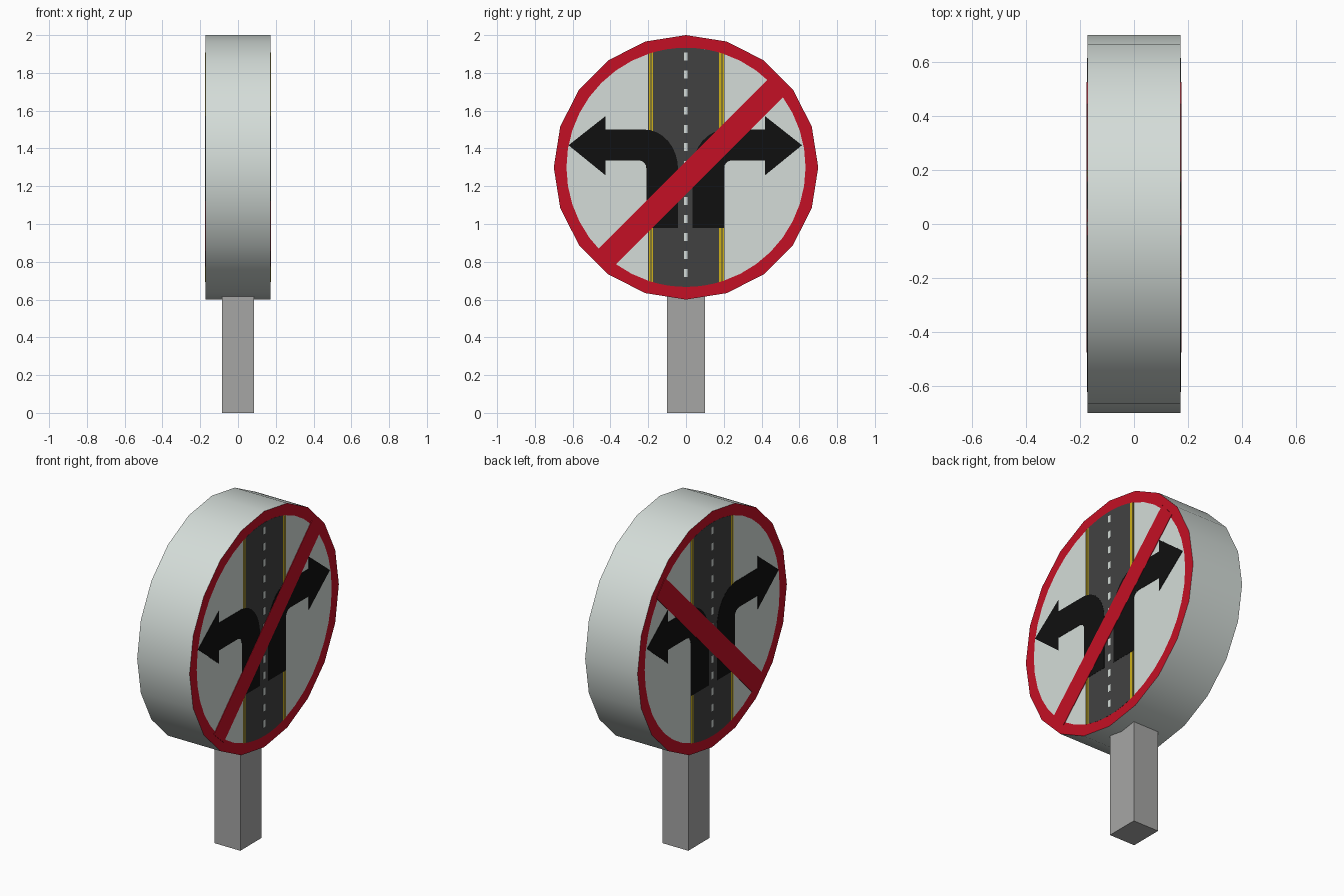
import bpy, bmesh
from math import sin, cos, pi, sqrt, radians

cube = bpy.data.objects.get("Cube")
if cube:
    bpy.data.objects.remove(cube)

R, RIN, ZC, HALF = 0.70, 0.633, 1.30, 0.172   # disc radius, face radius, centre height, half depth


def material(name, rgb):
    m = bpy.data.materials.new(name)
    m.use_nodes = True
    m.diffuse_color = (*rgb, 1)
    m.node_tree.nodes["Principled BSDF"].inputs["Base Color"].default_value = (*rgb, 1)
    return m


PALE = material("pale grey", (0.66, 0.72, 0.69))
RED = material("sign red", (0.55, 0.005, 0.018))
ROAD = material("asphalt grey", (0.053, 0.053, 0.053))
BLACK = material("arrow black", (0.005, 0.005, 0.005))
YELLOW = material("line yellow", (0.62, 0.44, 0.01))
STEEL = material("post grey", (0.38, 0.38, 0.375))


def finish(name, bm, *mats):
    bmesh.ops.recalc_face_normals(bm, faces=bm.faces)
    mesh = bpy.data.meshes.new(name)
    bm.to_mesh(mesh)
    bm.free()
    for m in mats:
        mesh.materials.append(m)
    ob = bpy.data.objects.new(name, mesh)
    bpy.context.collection.objects.link(ob)
    return ob


def plates(name, outlines, height, mat):
    """Thin plates with (y, z) outlines, laid on both faces of the disc."""
    bm = bmesh.new()
    for side in (1, -1):
        for pts in outlines:
            base = bm.faces.new([bm.verts.new((side * (HALF - 0.002), y, z)) for y, z in pts])
            ext = bmesh.ops.extrude_face_region(bm, geom=[base])["geom"]
            moved = [v for v in ext if isinstance(v, bmesh.types.BMVert)]
            bmesh.ops.translate(bm, verts=moved, vec=(side * (height + 0.002), 0, 0))
            if not base.is_valid:
                continue
    return finish(name, bm, mat)


def strip(y0, y1):
    """Vertical strip whose ends follow the round face."""
    ys = [y0 + (y1 - y0) * i / 8 for i in range(9)]
    top = [(y, ZC + sqrt(RIN ** 2 - y * y)) for y in ys]
    return top + [(y, 2 * ZC - z) for y, z in reversed(top)]


def arc(cy, cz, ry, rz, a0, a1, n=8):
    angles = [radians(a0 + (a1 - a0) * i / n) for i in range(n + 1)]
    return [(cy + ry * cos(a), cz + rz * sin(a)) for a in angles]


# Disc: twenty-sided drum with a red rim around a round pale face
N = 40
bm = bmesh.new()


def ring(x, round_edge):
    verts = []
    for i in range(N):
        a = 2 * pi * i / N
        r = RIN if round_edge else (R if i % 2 == 0 else R * cos(pi / 20))
        verts.append(bm.verts.new((x, r * sin(a), ZC + r * cos(a))))
    return verts


loops = [ring(-HALF, True), ring(-HALF, False), ring(HALF, False), ring(HALF, True)]
for k in range(3):
    for i in range(N):
        j = (i + 1) % N
        f = bm.faces.new((loops[k][i], loops[k][j], loops[k + 1][j], loops[k + 1][i]))
        f.material_index = 0 if k == 1 else 1
bm.faces.new(loops[0])
bm.faces.new(loops[3])
disc = finish("sign_disc", bm, PALE, RED)
bpy.context.view_layer.objects.active = disc
disc.select_set(True)
bpy.ops.object.shade_smooth_by_angle(angle=radians(30))
disc.select_set(False)

# Road with double edge lines and a dashed centre line
plates("road", [strip(-0.2, 0.203)], 0.0008, ROAD)
plates("edge_lines", [strip(-0.197, -0.189), strip(-0.183, -0.175),
                      strip(0.175, 0.188), strip(0.193, 0.2)], 0.0014, YELLOW)
dashes = []
for i in range(13):
    z = 1.886 - 0.0955 * i
    dashes.append([(-0.01, z - 0.021), (0.008, z - 0.021), (0.008, z + 0.021), (-0.01, z + 0.021)])
plates("centre_dashes", dashes, 0.0014, PALE)

# Turn arrows, one mirrored from the other
arrow = [(-0.042, 0.98), (-0.21, 0.98)]
arrow += arc(-0.25, 1.295, 0.04, 0.042, 0, 90, 4)
arrow += [(-0.425, 1.337), (-0.425, 1.257), (-0.622, 1.417), (-0.425, 1.572), (-0.425, 1.5)]
arrow += arc(-0.22, 1.29, 0.178, 0.21, 90, 0)
mirrored = [(-0.008 - y, z) for y, z in reversed(arrow)]
plates("turn_arrows", [arrow, mirrored], 0.002, BLACK)

# Diagonal bar
bar = []
for offset, s in ((0.031, 1), (0.031, -1), (-0.142, -1), (-0.142, 1)):
    reach = sqrt(2 * 0.65 ** 2 - offset ** 2)
    y = (s * reach - offset) / 2
    bar.append((y, ZC + y + offset))
plates("diagonal_bar", [bar], 0.003, RED)

# Post
bm = bmesh.new()
bmesh.ops.create_cube(bm, size=1)
for v in bm.verts:
    v.co = (v.co.x * 0.17, v.co.y * 0.2, (v.co.z + 0.5) * 0.625)
finish("post", bm, STEEL)
